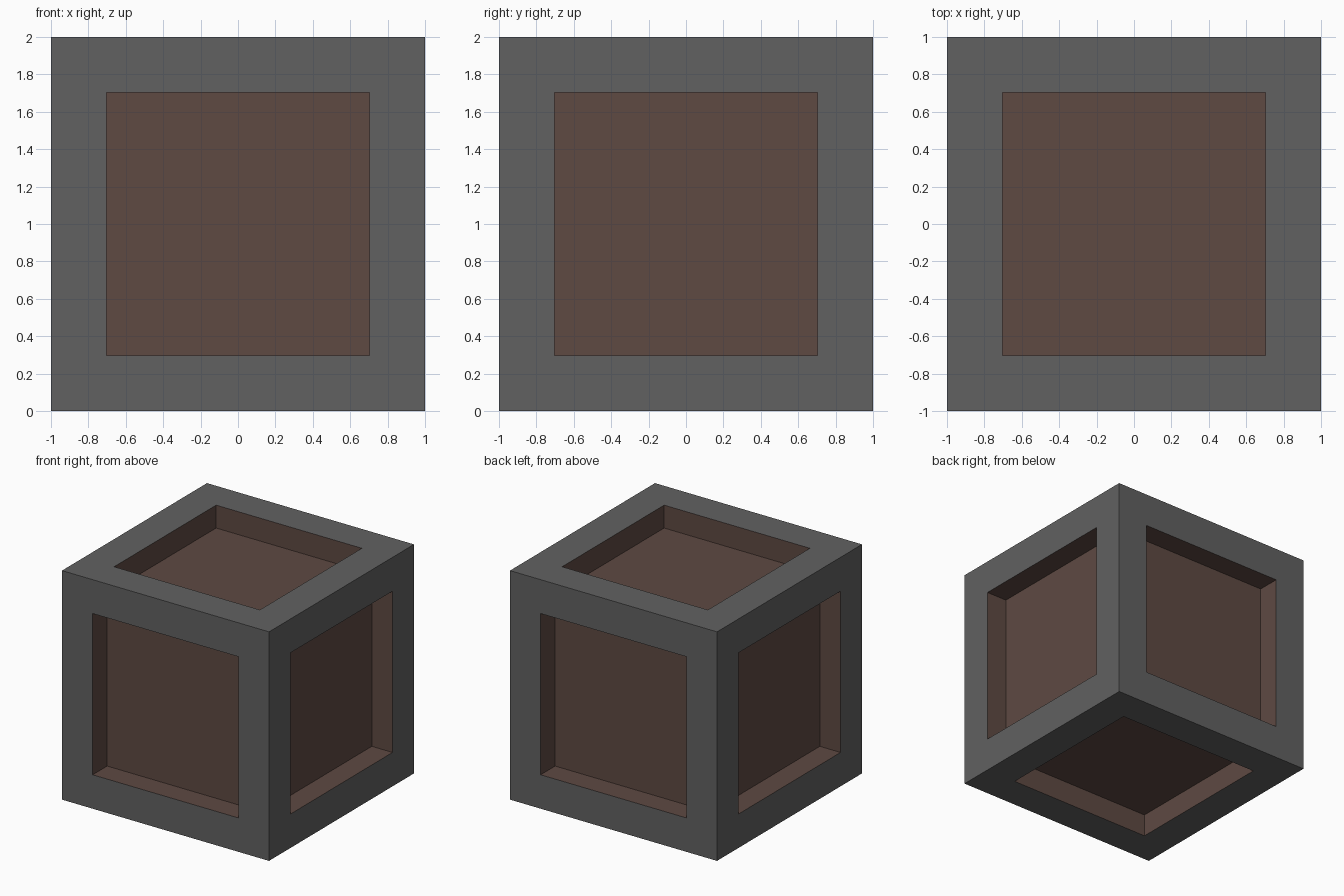
import bpy, bmesh
from mathutils import Matrix

if "Cube" in bpy.data.objects:
    bpy.data.objects.remove(bpy.data.objects["Cube"])

FRAME = 0.296   # width of the border on each side
DEPTH = 0.2     # depth of the recessed panels


def material(name, rgb):
    m = bpy.data.materials.new(name)
    m.diffuse_color = (*rgb, 1.0)
    m.use_nodes = True
    m.node_tree.nodes["Principled BSDF"].inputs["Base Color"].default_value = m.diffuse_color
    return m


# Crate: a cube whose six faces each have a border and a sunken panel
bm = bmesh.new()
bmesh.ops.create_cube(bm, size=2, matrix=Matrix.Translation((0, 0, 1)))
panels = list(bm.faces)
bmesh.ops.inset_individual(bm, faces=panels, thickness=FRAME, use_even_offset=True)

# Sunken panels, pushed straight inwards
panels = bmesh.ops.extrude_discrete_faces(bm, faces=panels)["faces"]
bm.normal_update()
for f in panels:
    bmesh.ops.translate(bm, verts=f.verts, vec=f.normal * -DEPTH)

# Panel floors and recess walls are brown, the outer border is grey
for f in bm.faces:
    c = f.calc_center_median() - Matrix.Translation((0, 0, 1)).translation
    on_surface = max(abs(v) for v in c) > 0.99
    f.material_index = 0 if on_surface else 1
    f.smooth = False
bm.normal_update()

mesh = bpy.data.meshes.new("crate")
bm.to_mesh(mesh)
bm.free()
mesh.materials.append(material("dark grey frame", (0.12, 0.12, 0.12)))
mesh.materials.append(material("brown panel", (0.112, 0.067, 0.055)))
crate = bpy.data.objects.new("crate", mesh)
bpy.context.collection.objects.link(crate)
